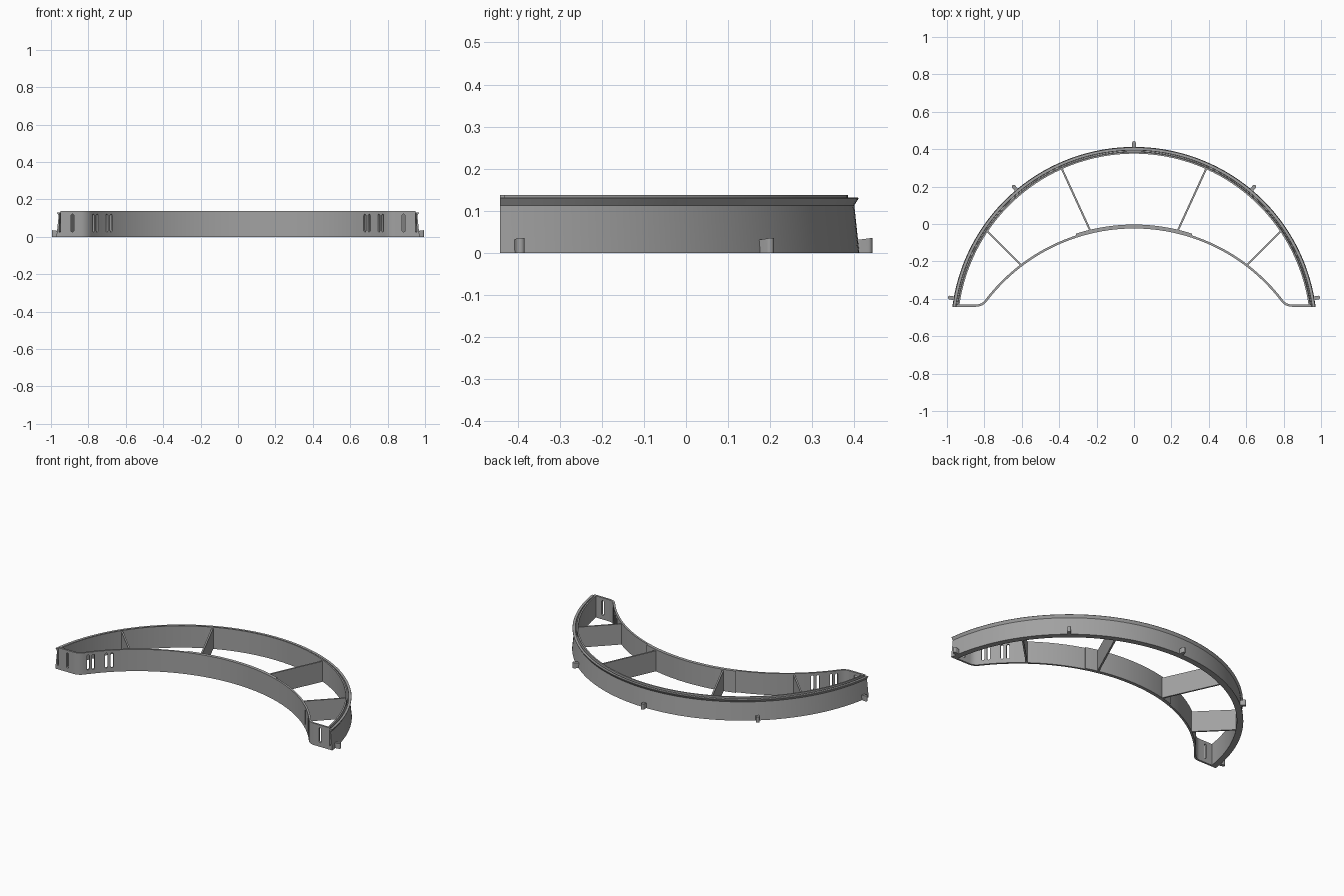
import bpy, bmesh, math
from mathutils import Vector, Matrix

old = bpy.data.objects.get("Cube")
if old:
    bpy.data.objects.remove(old)

RING_Y = -0.567            # centre of the outer ring
STRIP_Y, STRIP_R = -1.013, 0.995   # centre and radius of the inner strip
FRONT = -0.4425

grey = bpy.data.materials.new("grey plastic")
grey.use_nodes = True
colour = (0.36, 0.36, 0.36, 1)
grey.diffuse_color = colour
grey.node_tree.nodes["Principled BSDF"].inputs["Base Color"].default_value = colour


def finish(name, bm, smooth=True):
    bmesh.ops.recalc_face_normals(bm, faces=bm.faces)
    me = bpy.data.meshes.new(name)
    bm.to_mesh(me)
    bm.free()
    ob = bpy.data.objects.new(name, me)
    bpy.context.collection.objects.link(ob)
    me.materials.append(grey)
    if smooth:
        bpy.ops.object.select_all(action='DESELECT')
        ob.select_set(True)
        bpy.context.view_layer.objects.active = ob
        bpy.ops.object.shade_smooth_by_angle(angle=math.radians(30))
    return ob


def loft(bm, sections):
    """Skin a row of equal closed sections and cap both ends."""
    rows = [[bm.verts.new(p) for p in s] for s in sections]
    n = len(rows[0])
    for a, b in zip(rows, rows[1:]):
        for i in range(n):
            j = (i + 1) % n
            bm.faces.new((a[i], a[j], b[j], b[i]))
    bm.faces.new(rows[0])
    bm.faces.new(rows[-1])


def sweep(profile, centre_y, start, end, steps):
    """Sweep an (r, z) profile about a vertical axis."""
    bm = bmesh.new()
    angles = [math.radians(start + (end - start) * i / steps) for i in range(steps + 1)]
    loft(bm, [[(r * math.cos(a), centre_y + r * math.sin(a), z) for r, z in profile]
              for a in angles])
    return bm


def prism(bm, outline, depth, matrix):
    """Extrude an outline along local z and place it."""
    loft(bm, [[matrix @ Vector((x, y, z)) for x, y in outline] for z in depth])


# Outer ring: leaning wall with a lip, deep groove and taller inner rim
ring_profile = [(0.979, 0), (0.967, 0.113), (0.977, 0.129), (0.976, 0.131), (0.961, 0.131),
                (0.965, 0.028), (0.960, 0.023), (0.955, 0.028), (0.952, 0.1375),
                (0.943, 0.1375), (0.943, 0)]
bm = sweep(ring_profile, RING_Y, 5, 175, 96)
cut = bmesh.ops.bisect_plane(bm, geom=bm.verts[:] + bm.edges[:] + bm.faces[:],
                             plane_co=(0, FRONT, 0), plane_no=(0, -1, 0), clear_outer=True)
bmesh.ops.holes_fill(bm, edges=[e for e in cut["geom_cut"]
                                if isinstance(e, bmesh.types.BMEdge)])
finish("grooved_outer_ring", bm)

# Inner strip: flat feet, rounded corners and a long arc
foot_y = FRONT + 0.006
bend = math.radians(37.5)
p0 = Vector((STRIP_R * math.cos(bend), STRIP_Y + STRIP_R * math.sin(bend)))
p0 = Vector((STRIP_R * math.sin(math.pi / 2 - bend), p0.y))
p1, p2 = Vector((0.811, foot_y)), Vector((0.845, foot_y))
half = [Vector((0.95, foot_y))]
for i in range(9):
    t = 1 - i / 8
    half.append(p0 * (1 - t) ** 2 + p1 * 2 * t * (1 - t) + p2 * t * t)
for i in range(1, 33):
    a = bend + (math.pi / 2 - bend) * i / 32
    half.append(Vector((STRIP_R * math.cos(a), STRIP_Y + STRIP_R * math.sin(a))))
path = half + [Vector((-p.x, p.y)) for p in reversed(half[:-1])]
sections = []
for i, p in enumerate(path):
    d = (path[min(i + 1, len(path) - 1)] - path[max(i - 1, 0)]).normalized()
    n = Vector((-d.y, d.x)) * 0.006
    a, b = p + n, p - n
    sections.append([(a.x, a.y, 0), (b.x, b.y, 0), (b.x, b.y, 0.1375), (a.x, a.y, 0.1375)])
bm = bmesh.new()
loft(bm, sections)
strip = finish("inner_strip", bm, smooth=False)

# Rounded upright slots through the strip and its feet
w, low, high = 0.008, 0.034, 0.113
slot = [(w * math.cos(a), high + w * math.sin(a)) for a in
        [math.pi * i / 8 for i in range(9)]]
slot += [(-x, low + high - y) for x, y in slot]
bm = bmesh.new()
for side in (-1, 1):
    for x in (0.682, 0.706, 0.758, 0.778, 0.885):
        if x > 0.8:
            y, turn = foot_y, 0
        else:
            y = STRIP_Y + math.sqrt(STRIP_R ** 2 - x * x)
            turn = -math.asin(x / STRIP_R) * side
        m = (Matrix.Translation((side * x, y, 0)) @ Matrix.Rotation(turn, 4, 'Z')
             @ Matrix.Rotation(math.pi / 2, 4, 'X'))
        prism(bm, slot, (-0.02, 0.02), m)
cutter = finish("slot_cutter", bm, smooth=False)
cutter.hide_render = True
cutter.hide_viewport = True
mod = strip.modifiers.new("slots", 'BOOLEAN')
mod.operation = 'DIFFERENCE'
mod.solver = 'EXACT'
mod.object = cutter
bpy.context.view_layer.objects.active = strip
bpy.ops.object.select_all(action='DESELECT')
strip.select_set(True)
bpy.ops.object.modifier_apply(modifier="slots")
bpy.ops.object.shade_smooth_by_angle(angle=math.radians(30))
bpy.data.objects.remove(cutter)

# Thicker pad behind the middle of the strip
finish("middle_pad", sweep([(0.998, 0), (1.010, 0), (1.010, 0.1375), (0.998, 0.1375)],
                           STRIP_Y, 72, 108, 32))

# Ribs joining strip and ring
for side, word in ((1, "left"), (-1, "right")):
    for label, a, b in (("inner", (0.232, -0.04), (0.388, 0.300)),
                        ("outer", (0.603, -0.220), (0.786, -0.037))):
        a, b = Vector((a[0] * side, a[1])), Vector((b[0] * side, b[1]))
        d = b - a
        m = Matrix.Translation((a.x, a.y, 0)) @ Matrix.Rotation(math.atan2(d.y, d.x), 4, 'Z')
        bm = bmesh.new()
        t = 0.005
        prism(bm, [(0, -t), (d.length, -t), (d.length, t), (0, t)], (0, 0.13), m)
        finish(f"{word}_{label}_rib", bm, smooth=False)

# Round-nosed locating lugs around the foot of the ring
nose = [(1.0 + 0.010 * math.cos(a), 0.010 * math.sin(a)) for a in
        [math.pi * (i / 8 - 0.5) for i in range(9)]]
lug = [(0.968, -0.010)] + nose + [(0.968, 0.010)]
for i, deg in enumerate((10, 50, 90, 130, 170)):
    bm = bmesh.new()
    m = Matrix.Translation((0, RING_Y, 0)) @ Matrix.Rotation(math.radians(deg), 4, 'Z')
    loft(bm, [[m @ Vector((x, y, 0)) for x, y in lug],
              [m @ Vector((x, y, 0.030 + (x - 0.968) * 0.13)) for x, y in lug]])
    finish(f"lug_{i + 1}", bm)
